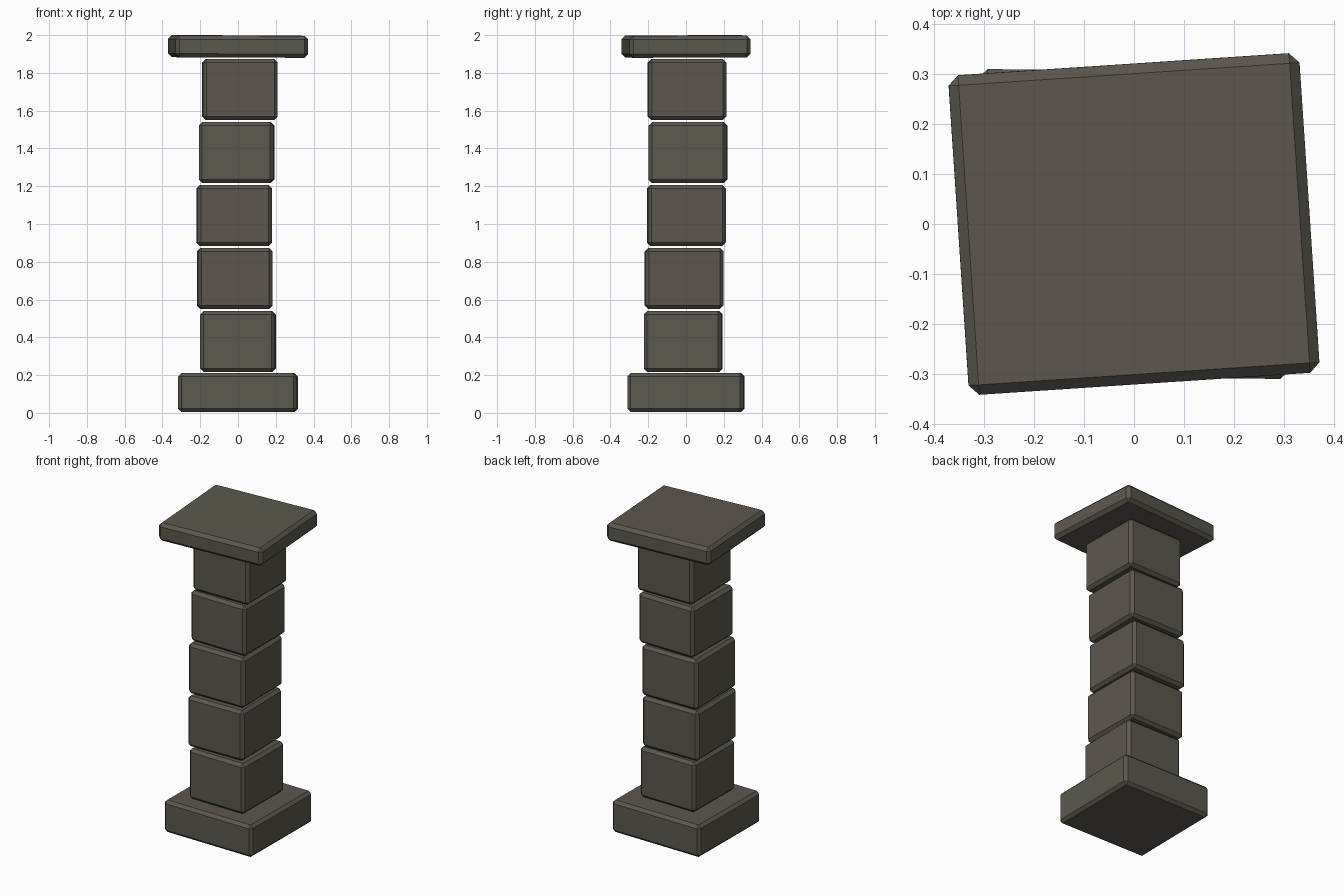
import bpy, bmesh, math
from mathutils import Matrix, Euler

if "Cube" in bpy.data.objects:
    bpy.data.objects.remove(bpy.data.objects["Cube"])

stone = bpy.data.materials.new("grey_brown_stone")
stone.diffuse_color = (0.107, 0.097, 0.077, 1)
stone.use_nodes = True
stone.node_tree.nodes["Principled BSDF"].inputs["Base Color"].default_value = stone.diffuse_color


def block(name, x, y, z0, z1, sx, sy, bevel, rot=(0, 0, 0)):
    """Chamfered stone block, slightly turned, spanning z0 to z1."""
    bm = bmesh.new()
    bmesh.ops.create_cube(bm, size=1)
    bmesh.ops.scale(bm, vec=(sx, sy, z1 - z0), verts=bm.verts)
    bmesh.ops.bevel(bm, geom=bm.edges[:], offset=bevel, segments=1, affect='EDGES')
    turn = Euler([math.radians(a) for a in rot]).to_matrix().to_4x4()
    bm.transform(Matrix.Translation((x, y, (z0 + z1) / 2)) @ turn)
    mesh = bpy.data.meshes.new(name)
    bm.to_mesh(mesh)
    bm.free()
    mesh.materials.append(stone)
    bpy.context.collection.objects.link(bpy.data.objects.new(name, mesh))


# Base slab and turned cap slab
block("base", 0, 0, 0.005, 0.21, 0.63, 0.615, 0.018, (0, 0, -0.6))
block("cap", 0, 0, 1.882, 1.998, 0.705, 0.642, 0.02, (0.2, 0.2, 3.8))

# Five shaft stones, each a little out of line: x, y, turn
stones = [(0.0, -0.015, -0.8), (-0.017, -0.01, 0.8), (-0.02, 0.002, 0.8),
          (-0.007, 0.01, -0.8), (0.01, 0.005, 0.8)]
for i, (x, y, turn) in enumerate(stones):
    z = 0.217 + i * 0.3335
    block(f"shaft_stone_{i + 1}", x, y, z, z + 0.322, 0.395, 0.412, 0.018, (0, 0, turn))
